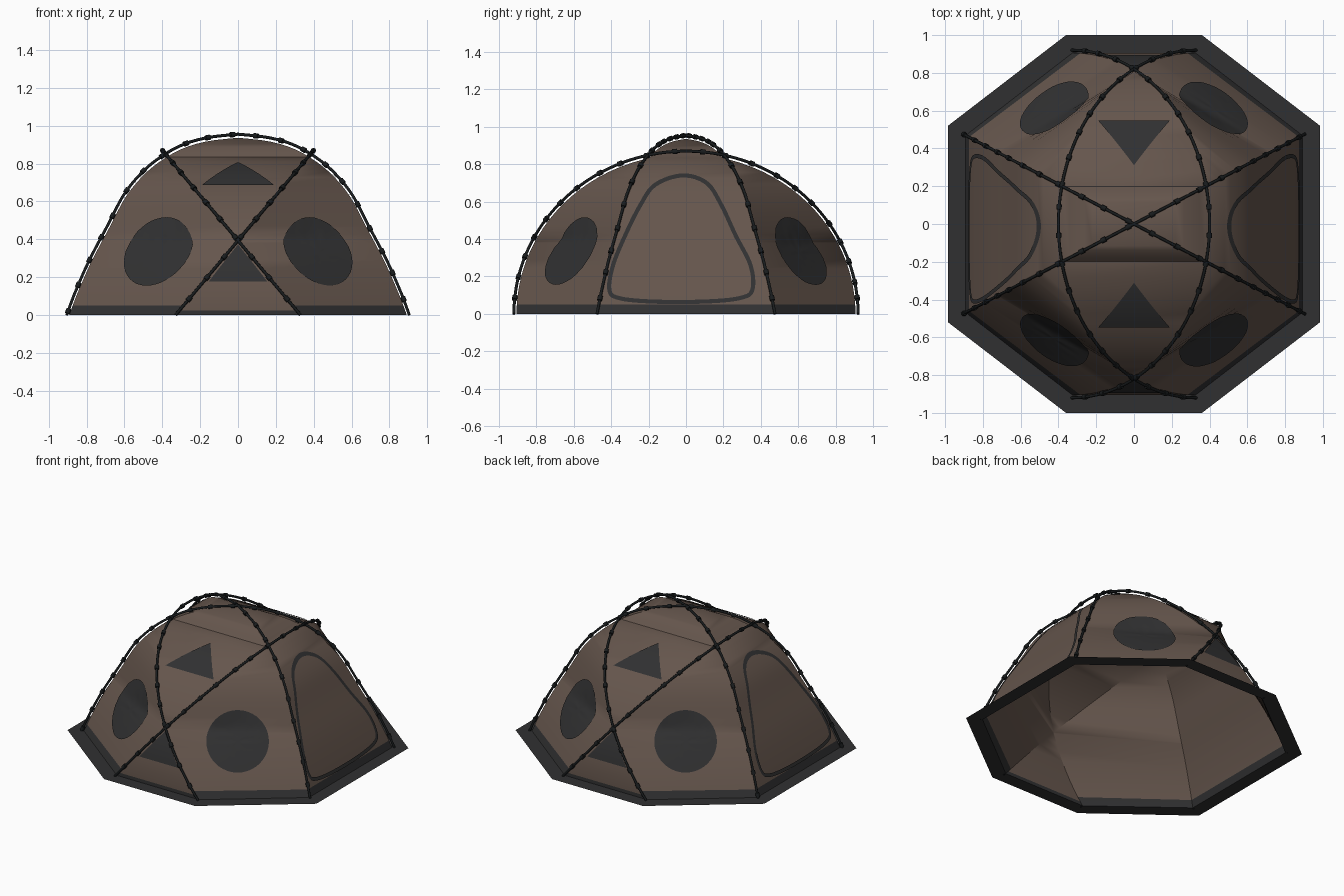
import bpy, bmesh, math
from mathutils import Vector, Matrix
from mathutils.bvhtree import BVHTree

cube = bpy.data.objects.get("Cube")
if cube:
    bpy.data.objects.remove(cube)


def material(name, rgb):
    m = bpy.data.materials.new(name)
    m.use_nodes = True
    m.diffuse_color = (*rgb, 1)
    m.node_tree.nodes["Principled BSDF"].inputs["Base Color"].default_value = (*rgb, 1)
    return m


BROWN = material("brown fabric", (0.13, 0.092, 0.073))
GREY = material("dark grey fabric", (0.03, 0.03, 0.031))
BLACK = material("black pole", (0.009, 0.011, 0.012))


def add_object(name, bm, *mats):
    mesh = bpy.data.meshes.new(name)
    bm.to_mesh(mesh)
    bm.free()
    obj = bpy.data.objects.new(name, mesh)
    bpy.context.collection.objects.link(obj)
    for m in mats:
        mesh.materials.append(m)
    return obj


def smooth(obj, degrees):
    bpy.ops.object.select_all(action='DESELECT')
    obj.select_set(True)
    bpy.context.view_layer.objects.active = obj
    bpy.ops.object.shade_smooth_by_angle(angle=math.radians(degrees))


def spline(pts, closed, steps=8):
    """Smooth path through 2D points."""
    pts = [Vector(p) for p in pts]
    n = len(pts)
    get = (lambda i: pts[i % n]) if closed else (lambda i: pts[max(0, min(n - 1, i))])
    out = []
    for i in range(n if closed else n - 1):
        a, b, c, d = (get(i + k) for k in (-1, 0, 1, 2))
        for s in range(steps):
            t = s / steps
            out.append(0.5 * (2 * b + (c - a) * t + (2 * a - 5 * b + 4 * c - d) * t * t
                              + (3 * b - a - 3 * c + d) * t ** 3))
    return out if closed else out + [pts[-1]]


# Pole shapes: diagonal poles follow a profile, leaning poles are tilted ellipses
TOP, LEAN_TOP, SLOPE = 0.955, 0.87, 0.526
profile = spline([(0.905, 0), (0.86, 0.12), (0.785, 0.29), (0.685, 0.48), (0.6, 0.64),
                  (0.5, 0.76), (0.4, 0.84), (0.29, 0.9), (0.16, 0.937), (0, TOP)], False)


def diagonal_x(z):
    for a, b in zip(profile, profile[1:]):
        if a.y <= z <= b.y:
            return a.x + (b.x - a.x) * (z - a.y) / (b.y - a.y)
    return 0


def lean_xy(z):
    return 0.33 - 0.73 * z / LEAN_TOP, 0.92 * math.sqrt(max(0, 1 - (z / LEAN_TOP) ** 2))


# Dome fabric: eight-cornered rings lofted between the poles
CROSSING = 0.33 / 0.73 * LEAN_TOP
levels = sorted([0.025, 0.05, CROSSING] + [TOP * math.sin(math.pi / 2 * i / 30) for i in range(31)])
bm = bmesh.new()
rings = []
for z in levels:
    dx = diagonal_x(z)
    dy = dx * SLOPE
    ax, ay = lean_xy(z)
    ax = abs(ax)
    if z > CROSSING and (ax > dx or ay < dy):
        ax, ay = dx, dy
    quarter = [(dx, dy), (ax, ay)]
    ring = quarter + [(-x, y) for x, y in reversed(quarter)]
    ring += [(-x, -y) for x, y in ring]
    rings.append([bm.verts.new((x * 0.985, y * 0.985, z * 0.98)) for x, y in ring])
for lo, hi in zip(rings, rings[1:]):
    for i in range(8):
        j = (i + 1) % 8
        bm.faces.new((lo[i], lo[j], hi[j], hi[i]))
bmesh.ops.remove_doubles(bm, verts=bm.verts, dist=0.0005)
bm.normal_update()
# Dark hem along the bottom, lower at the front and back
for f in bm.faces:
    h = f.calc_center_median().z
    hem = 0.025 if abs(f.normal.y) > 0.9 else 0.05
    f.material_index = 1 if h < hem else 0
tree = BVHTree.FromBMesh(bm)
smooth(add_object("dome_fabric", bm, BROWN, GREY), 32)

# Flat skirt on the ground
bm = bmesh.new()
inner = [(0.89, 0.467), (0.325, 0.906)]
outer = [(0.985, 0.52), (0.36, 1.0)]
loops = []
for q in (inner, outer):
    half = q + [(-x, y) for x, y in reversed(q)]
    loops.append([bm.verts.new((x, y, 0)) for x, y in half + [(-x, -y) for x, y in half]])
for i in range(8):
    j = (i + 1) % 8
    bm.faces.new((loops[0][i], loops[1][i], loops[1][j], loops[0][j]))
add_object("ground_skirt", bm, GREY)


def plate(name, points, faces, normal):
    """Thin patch laid onto the fabric along the given direction."""
    n = Vector(normal).normalized()
    bm = bmesh.new()
    verts = []
    for p in points:
        hit = tree.ray_cast(Vector(p) + n * 0.4, -n)[0]
        verts.append(bm.verts.new((hit or Vector(p)) + n * 0.007))
    for f in faces:
        face = bm.faces.new([verts[i] for i in f])
        face.normal_update()
        if face.normal.dot(n) < 0:
            face.normal_flip()
    smooth(add_object(name, bm, GREY), 30)


# Round windows on the four corner panels
SEG, RINGS, RADIUS = 40, 6, 0.203
for sx, side in ((1, "left"), (-1, "right")):
    for sy, end in ((-1, "front"), (1, "back")):
        n = Vector((0.52 * sx, 0.71 * sy, 0.48)).normalized()
        c = Vector((0.435 * sx, 0.625 * sy, 0.34))
        u = n.orthogonal().normalized()
        v = n.cross(u)
        pts, faces = [c], []
        for r in range(1, RINGS + 1):
            for k in range(SEG):
                a = math.tau * k / SEG
                pts.append(c + (u * math.cos(a) + v * math.sin(a)) * RADIUS * r / RINGS)
        for k in range(SEG):
            k2 = (k + 1) % SEG
            faces.append((0, 1 + k, 1 + k2))
            for r in range(RINGS - 1):
                b = 1 + r * SEG
                faces.append((b + k, b + SEG + k, b + SEG + k2, b + k2))
        plate(f"{end}_{side}_window", pts, faces, n)

# Triangular vents at the front and back
ROWS = 8
for sy, end in ((-1, "front"), (1, "back")):
    for label, half, base, tip, n in (("upper", 0.19, (0.55, 0.69), (0.32, 0.82), (0, 0.5 * sy, 0.87)),
                                      ("lower", 0.155, (0.89, 0.175), (0.82, 0.37), (0, 0.96 * sy, 0.25))):
        pts, faces = [], []
        for r in range(ROWS + 1):
            t = r / ROWS
            w = half * (1 - t * 0.995)
            y, z = (b + (e - b) * t for b, e in zip(base, tip))
            pts += [(-w, y * sy, z), (w, y * sy, z)]
            if r:
                faces.append((2 * r - 2, 2 * r - 1, 2 * r + 1, 2 * r))
        plate(f"{end}_{label}_vent", pts, faces, n)

# Door zips on both sides
outline = spline([(-0.41, 0.13), (-0.36, 0.085), (-0.18, 0.066), (0.1, 0.066), (0.29, 0.085), (0.355, 0.13),
                  (0.345, 0.26), (0.265, 0.42), (0.19, 0.58), (0.11, 0.7), (-0.02, 0.74),
                  (-0.165, 0.69), (-0.245, 0.58), (-0.325, 0.42), (-0.39, 0.26)], True)
for sx, side in ((1, "left"), (-1, "right")):
    pts, faces, n = [], [], len(outline)
    for i, p in enumerate(outline):
        t = (outline[(i + 1) % n] - outline[i - 1]).normalized()
        for w in (-0.011, 0.011):
            pts.append((0.7 * sx, p.x - t.y * w, p.y + t.x * w))
        j = (i + 1) % n
        faces.append((2 * i, 2 * i + 1, 2 * j + 1, 2 * j))
    plate(f"{side}_door_zip", pts, faces, (sx, 0, 0))


def pole(name, path):
    """Round rod along a path, with clips at even spacing."""
    bm = bmesh.new()
    prev = None
    side = (path[1] - path[0]).cross(path[len(path) // 2] - path[0]).normalized()
    travelled, spacing = 0.07, 0.145
    for i, p in enumerate(path):
        t = (path[min(i + 1, len(path) - 1)] - path[max(i - 1, 0)]).normalized()
        up = t.cross(side).normalized()
        ring = [bm.verts.new(p + (side * math.cos(a) + up * math.sin(a)) * 0.008)
                for a in (math.tau * k / 8 for k in range(8))]
        if prev:
            for k in range(8):
                bm.faces.new((prev[k], prev[(k + 1) % 8], ring[(k + 1) % 8], ring[k]))
            travelled += (p - path[i - 1]).length
        else:
            bm.faces.new(ring)
        if travelled >= spacing:
            travelled -= spacing
            turn = t.to_track_quat('Z', 'Y').to_matrix().to_4x4()
            bmesh.ops.create_cone(bm, cap_ends=True, segments=8, radius1=0.014, radius2=0.014,
                                  depth=0.026, matrix=Matrix.Translation(p) @ turn)
        prev = ring
    bm.faces.new(prev)
    bmesh.ops.recalc_face_normals(bm, faces=bm.faces)
    smooth(add_object(name, bm, BLACK), 50)


# Two diagonal poles and two leaning poles
for s, side in ((1, "left"), (-1, "right")):
    arc = [(p.x, p.y) for p in profile]
    arc += [(-x, z) for x, z in reversed(arc[:-1])]
    pole(f"{side}_diagonal_pole", [Vector((x, s * SLOPE * x, z)) for x, z in arc])
    path = []
    for i in range(97):
        a = math.pi * i / 96
        z = LEAN_TOP * math.sin(a)
        path.append(Vector((-s * lean_xy(z)[0], 0.92 * math.cos(a), z)))
    pole(f"{side}_leaning_pole", path)
